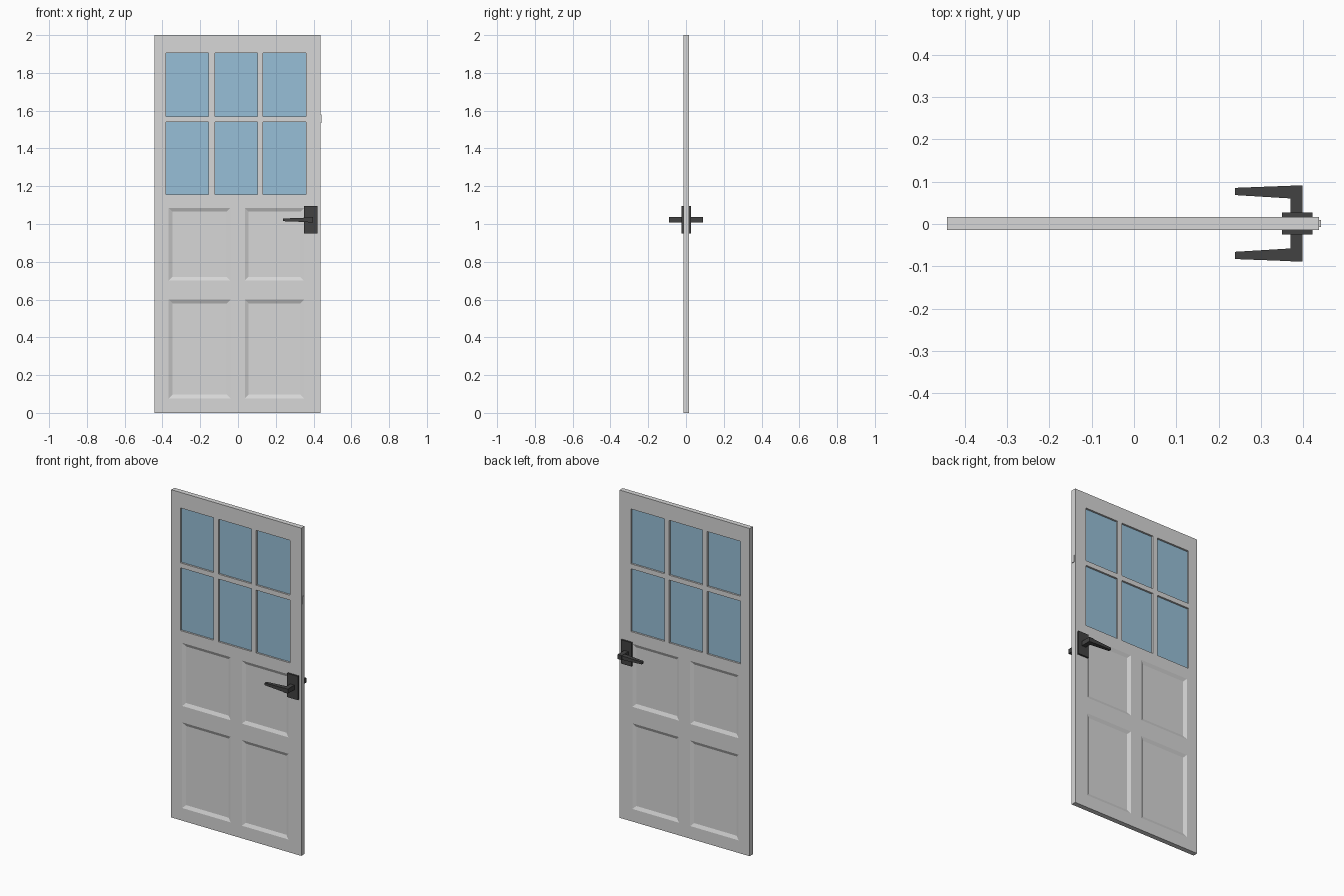
import bpy, bmesh

if "Cube" in bpy.data.objects:
    bpy.data.objects.remove(bpy.data.objects["Cube"])

YC = 0.0013          # mid-plane of the door
HALF = 0.0152        # half thickness


def material(name, col):
    m = bpy.data.materials.new(name)
    m.diffuse_color = (*col, 1)
    m.use_nodes = True
    m.node_tree.nodes["Principled BSDF"].inputs["Base Color"].default_value = m.diffuse_color
    return m


PAINT = material("pale grey paint", (0.68, 0.68, 0.68))
GLASS = material("blue glass", (0.31, 0.52, 0.68))
METAL = material("dark metal", (0.055, 0.055, 0.055))


def add_prism(bm, a, b):
    """Join two rings of equal length into a closed solid."""
    ra, rb = [bm.verts.new(p) for p in a], [bm.verts.new(p) for p in b]
    n = len(ra)
    bm.faces.new(ra)
    bm.faces.new(rb[::-1])
    for i in range(n):
        j = (i + 1) % n
        bm.faces.new((ra[j], ra[i], rb[i], rb[j]))


def rect(x0, x1, z0, z1, y, inset=0):
    x0, x1, z0, z1 = x0 + inset, x1 - inset, z0 + inset, z1 - inset
    return [(x0, y, z0), (x1, y, z0), (x1, y, z1), (x0, y, z1)]


def add_box(bm, x0, x1, y0, y1, z0, z1):
    add_prism(bm, rect(x0, x1, z0, z1, y0), rect(x0, x1, z0, z1, y1))


def finish(bm, name, mat):
    bmesh.ops.recalc_face_normals(bm, faces=bm.faces)
    me = bpy.data.meshes.new(name)
    bm.to_mesh(me)
    bm.free()
    me.materials.append(mat)
    ob = bpy.data.objects.new(name, me)
    bpy.context.collection.objects.link(ob)
    return ob


win_x = [(-0.38, -0.155), (-0.122, 0.102), (0.132, 0.36)]
win_z = [(1.157, 1.54), (1.57, 1.905)]
pan_x = [(-0.367, -0.04), (0.036, 0.35)]
pan_z = [(0.077, 0.60), (0.70, 1.085)]

# door slab
bm = bmesh.new()
add_box(bm, -0.441, 0.437, YC - HALF, YC + HALF, 0, 2)
slab = finish(bm, "door_slab", PAINT)

# cutters: window openings and sloped panel recesses on both faces
bm = bmesh.new()
for x in win_x:
    for z in win_z:
        add_box(bm, *x, YC - 0.05, YC + 0.05, *z)
DEPTH, SLOPE = 0.009, 0.02
for x in pan_x:
    for z in pan_z:
        for s in (-1, 1):
            # the slope continues a little past the face for a clean cut
            add_prism(bm, rect(*x, *z, YC + s * (HALF + DEPTH), -SLOPE),
                      rect(*x, *z, YC + s * (HALF - DEPTH), SLOPE))
cutter = finish(bm, "opening_cutter", PAINT)
cutter.hide_render = True
mod = slab.modifiers.new("openings", "BOOLEAN")
mod.operation = "DIFFERENCE"
mod.solver = "EXACT"
mod.object = cutter
bpy.context.view_layer.update()
cut = bpy.data.meshes.new_from_object(
    slab.evaluated_get(bpy.context.evaluated_depsgraph_get()))
slab.modifiers.clear()
slab.data = cut
bpy.data.objects.remove(cutter)

# glass panes
bm = bmesh.new()
for x in win_x:
    for z in win_z:
        add_box(bm, *x, YC - 0.004, YC + 0.004, *z)
finish(bm, "glass_panes", GLASS)

# small strike on the door edge
bm = bmesh.new()
add_box(bm, 0.436, 0.441, YC - 0.008, YC + 0.008, 1.535, 1.58)
finish(bm, "edge_latch", PAINT)

# lever handles, one per face
for s, side in ((-1, "front"), (1, "back")):
    def y(d):
        return YC + s * d

    bm = bmesh.new()
    add_box(bm, 0.349, 0.421, y(0.013), y(0.026), 0.95, 1.095)
    finish(bm, side + "_handle_plate", METAL)

    bm = bmesh.new()
    add_box(bm, 0.37, 0.398, y(0.024), y(0.064), 1.008, 1.036)
    # square elbow, then a tapered lever
    add_box(bm, 0.37, 0.398, y(0.06), y(0.09), 1.008, 1.036)
    ring = lambda x, d0, d1, z0, z1: [
        (x, y(d0), z0), (x, y(d1), z0), (x, y(d1), z1), (x, y(d0), z1)]
    add_prism(bm, ring(0.37, 0.059, 0.089, 1.01, 1.034),
              ring(0.238, 0.067, 0.084, 1.015, 1.029))
    finish(bm, side + "_lever", METAL)
